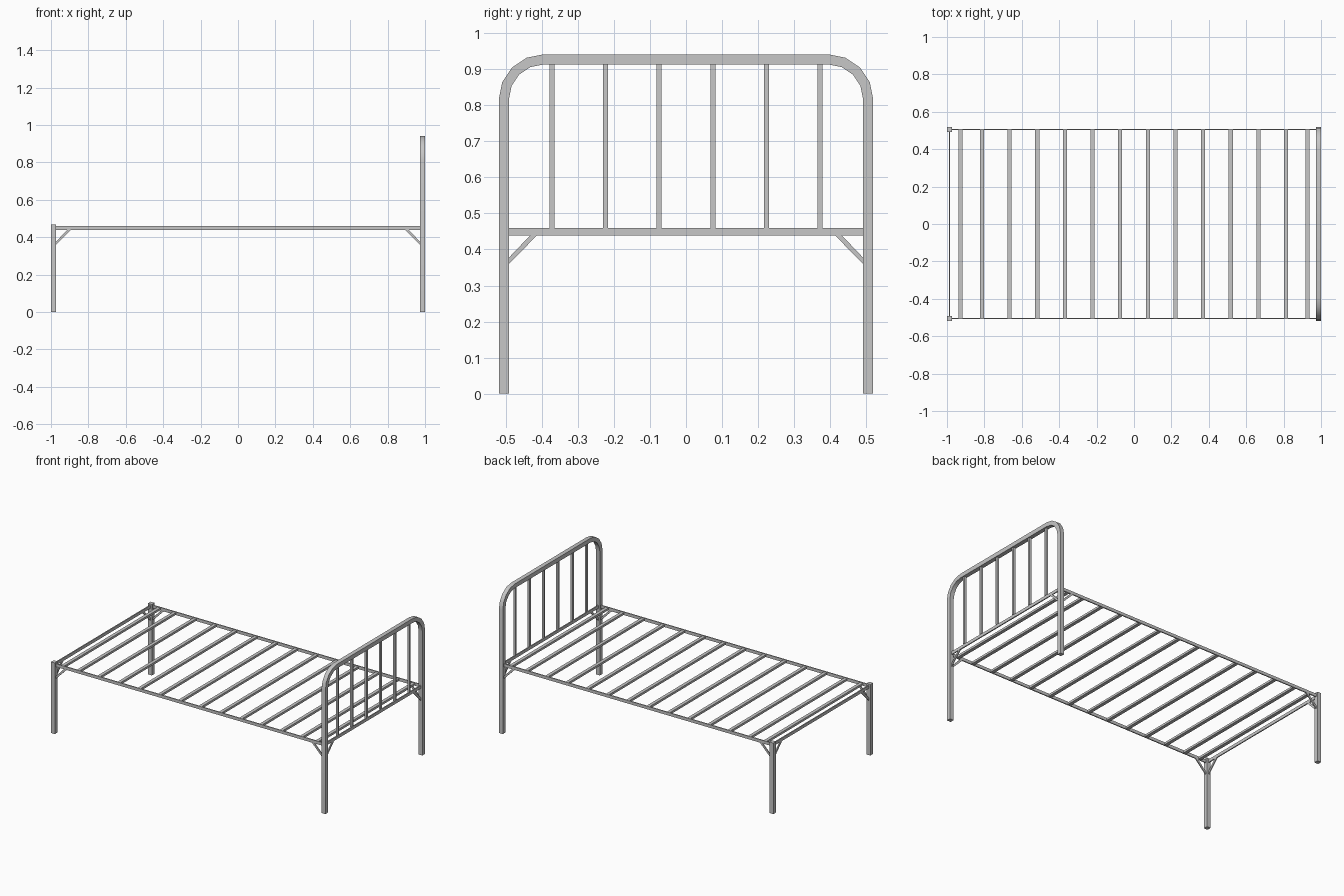
import bpy, bmesh, math
from mathutils import Vector

if "Cube" in bpy.data.objects:
    bpy.data.objects.remove(bpy.data.objects["Cube"], do_unlink=True)

GREY = (0.57, 0.57, 0.57, 1)
steel = bpy.data.materials.new("grey_steel")
steel.use_nodes = True
steel.diffuse_color = GREY
steel.node_tree.nodes["Principled BSDF"].inputs["Base Color"].default_value = GREY

TUBE = 0.028            # post thickness
PX, PY = 0.986, 0.505   # post centres
RAIL_LOW, RAIL_TOP = 0.439, 0.459
RAIL_MID, RAIL_H = (RAIL_LOW + RAIL_TOP) / 2, RAIL_TOP - RAIL_LOW
THIN = 0.007


def finish(name, bm):
    bmesh.ops.recalc_face_normals(bm, faces=bm.faces)
    mesh = bpy.data.meshes.new(name)
    bm.to_mesh(mesh)
    bm.free()
    mesh.materials.append(steel)
    obj = bpy.data.objects.new(name, mesh)
    bpy.context.collection.objects.link(obj)
    return obj


def box(name, centre, size):
    bm = bmesh.new()
    bmesh.ops.create_cube(bm, size=1)
    bmesh.ops.scale(bm, vec=size, verts=bm.verts)
    bmesh.ops.translate(bm, vec=centre, verts=bm.verts)
    return finish(name, bm)


def prism(name, corners, depth):
    """Extrude a flat polygon symmetrically along the depth vector."""
    bm = bmesh.new()
    half = Vector(depth) / 2
    face = bm.faces.new([bm.verts.new(Vector(c) - half) for c in corners])
    ext = bmesh.ops.extrude_face_region(bm, geom=[face])
    bmesh.ops.translate(bm, vec=depth, verts=[
        v for v in ext["geom"] if isinstance(v, bmesh.types.BMVert)])
    # The extrusion leaves the starting face out, so close that end again
    bmesh.ops.holes_fill(bm, edges=[e for e in bm.edges if e.is_boundary])
    return finish(name, bm)


def arch(radius_out, radius_in, top, steps=4):
    """Pairs of outer and inner points along one headboard half, floor to top."""
    edge = PY + TUBE / 2
    cy, cz = edge - radius_out, top - radius_out
    pairs = [((edge, 0), (edge - TUBE, 0))]
    for i in range(steps + 1):
        a = math.pi / 2 * i / steps
        pairs.append(tuple((cy + r * math.cos(a), cz + r * math.sin(a))
                           for r in (radius_out, radius_in)))
    return pairs


# Headboard: one bent square tube forming both legs and the top
HEAD_TOP = 0.941
half = arch(0.125, 0.125 - TUBE, HEAD_TOP)
path = half + [tuple((-y, z) for y, z in pair) for pair in reversed(half)]
bm = bmesh.new()
rings = []
for (oy, oz), (iy, iz) in path:
    rings.append([bm.verts.new(p) for p in (
        (PX - TUBE / 2, oy, oz), (PX + TUBE / 2, oy, oz),
        (PX + TUBE / 2, iy, iz), (PX - TUBE / 2, iy, iz))])
for a, b in zip(rings, rings[1:]):
    for i in range(4):
        j = (i + 1) % 4
        bm.faces.new((a[i], a[j], b[j], b[i]))
bm.faces.new(rings[0])
bm.faces.new(rings[-1])
frame = finish("headboard_frame", bm)
bpy.context.view_layer.objects.active = frame
frame.select_set(True)
bpy.ops.object.shade_smooth_by_angle(angle=math.radians(30))

# Headboard uprights
bar_top = HEAD_TOP - TUBE
for i in range(6):
    box(f"headboard_bar_{i + 1}",
        (PX, (i - 2.5) * 0.1486, (RAIL_TOP + bar_top) / 2),
        (0.014, 0.014, bar_top - RAIL_TOP))

# Foot posts and side rails
inner_x, inner_y = PX - TUBE / 2, PY - TUBE / 2
for side, sy in (("left", 1), ("right", -1)):
    box("foot_post_" + side, (-PX, sy * PY, 0.234), (TUBE, TUBE, 0.468))
    box("side_rail_" + side, (0, sy * PY, RAIL_MID), (2 * inner_x, THIN, RAIL_H))

# End rails
for end, sx in (("head", 1), ("foot", -1)):
    box(end + "_rail", (sx * PX, 0, RAIL_MID), (THIN, 2 * inner_y, RAIL_H))

# Diagonal corner braces: one under the side rail, one under the end rail
profile = ((0, 0.360), (0, 0.377), (0.059, RAIL_LOW), (0.078, RAIL_LOW))
for end, sx in (("head", 1), ("foot", -1)):
    for side, sy in (("left", 1), ("right", -1)):
        prism(f"side_brace_{end}_{side}",
              [(sx * (inner_x - d), sy * PY, z) for d, z in profile], (0, THIN, 0))
        prism(f"end_brace_{end}_{side}",
              [(sx * PX, sy * (inner_y - d), z) for d, z in profile], (THIN, 0, 0))

# Slats: an even row plus one extra close to each end
slats = [-0.927] + [(i - 5.5) * 0.1478 for i in range(12)] + [0.927]
for i, x in enumerate(slats):
    box(f"slat_{i + 1}", (x, 0, RAIL_MID), (0.022, 2 * PY - THIN, 0.014))
